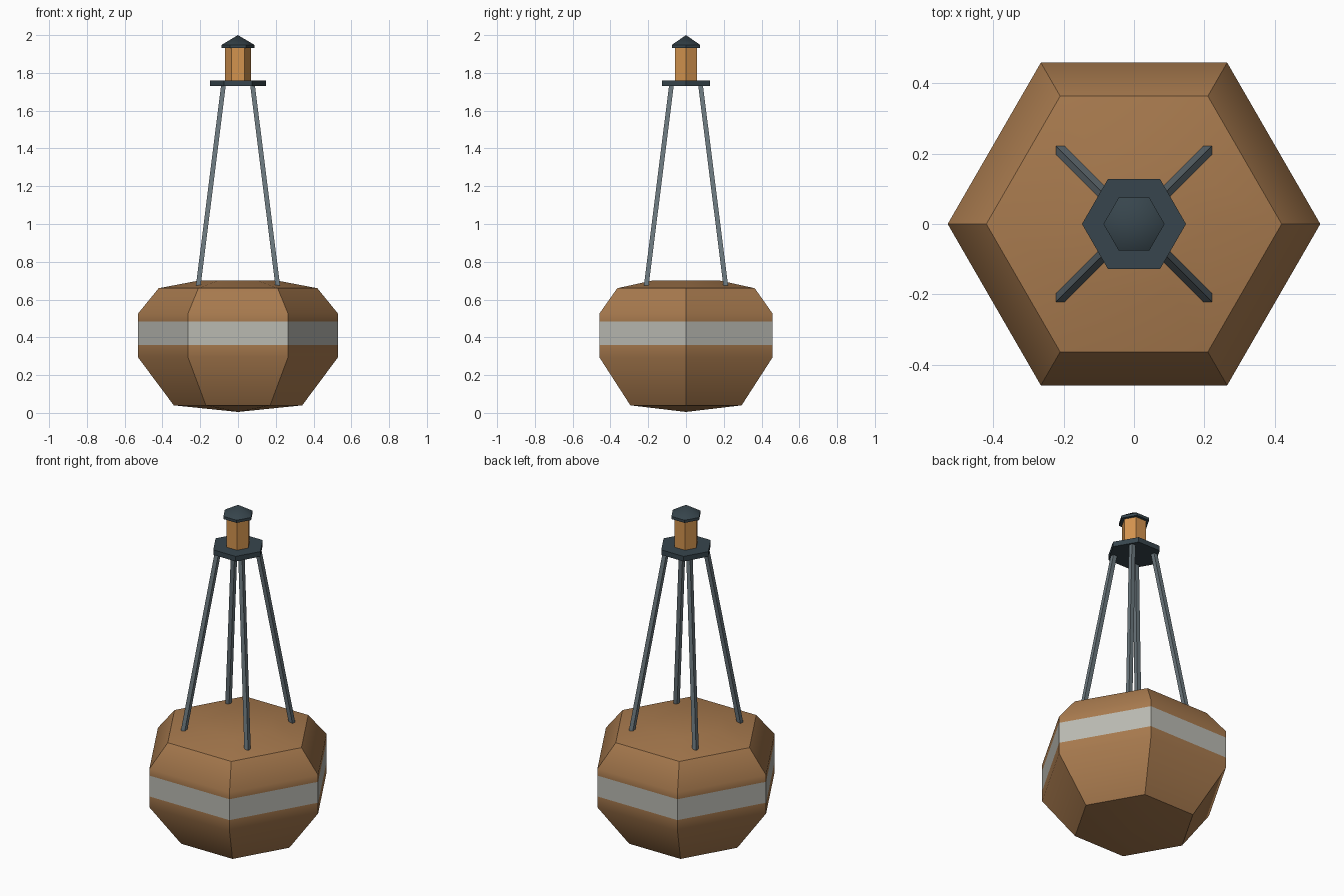
import bpy, bmesh, math
from mathutils import Vector

if "Cube" in bpy.data.objects:
    bpy.data.objects.remove(bpy.data.objects["Cube"])


def material(name, rgb):
    m = bpy.data.materials.new(name)
    m.diffuse_color = [(c / 255) ** 2.2 for c in rgb] + [1]
    m.use_nodes = True
    m.node_tree.nodes["Principled BSDF"].inputs["Base Color"].default_value = m.diffuse_color
    return m


WOOD = material("brown hull", (166, 121, 79))
BAND = material("pale grey band", (184, 184, 176))
STEEL = material("grey steel", (108, 120, 126))
SLATE = material("dark slate", (58, 71, 78))
AMBER = material("amber lamp", (210, 146, 80))


def loft(name, rings, mats, rule=None):
    """Skin a list of equal rings, closing both ends."""
    bm = bmesh.new()
    loops = [[bm.verts.new(p) for p in ring] for ring in rings]
    n = len(rings[0])
    for a, b in zip(loops, loops[1:]):
        for i in range(n):
            j = (i + 1) % n
            bm.faces.new((a[i], a[j], b[j], b[i]))
    bm.faces.new(loops[0][::-1])
    bm.faces.new(loops[-1])
    bmesh.ops.remove_doubles(bm, verts=bm.verts, dist=0.0005)
    bmesh.ops.recalc_face_normals(bm, faces=bm.faces)
    if rule:
        for f in bm.faces:
            f.material_index = rule(f.calc_center_median())
    me = bpy.data.meshes.new(name)
    bm.to_mesh(me)
    bm.free()
    for m in mats:
        me.materials.append(m)
    ob = bpy.data.objects.new(name, me)
    bpy.context.collection.objects.link(ob)
    bpy.ops.object.select_all(action='DESELECT')
    ob.select_set(True)
    bpy.context.view_layer.objects.active = ob
    bpy.ops.object.shade_smooth_by_angle(angle=math.radians(40))
    return ob


def ring(r, z, n=6, start=0.0, centre=(0, 0)):
    return [Vector((centre[0] + r * math.cos(start + math.tau * i / n),
                    centre[1] + r * math.sin(start + math.tau * i / n), z)) for i in range(n)]


def hexagon(name, profile, mats, rule=None):
    return loft(name, [ring(r, z) for r, z in profile], mats, rule)


# Six-sided float with a pale band around its waist
hexagon("float_body",
        [(0.0001, 0.005), (0.34, 0.04), (0.53, 0.295), (0.53, 0.36), (0.53, 0.485),
         (0.53, 0.525), (0.42, 0.66), (0.21, 0.70)],
        [WOOD, BAND], lambda c: 1 if 0.36 < c.z < 0.485 else 0)

# Four square legs leaning in to the platform
for sx, sy in ((1, 1), (-1, 1), (-1, -1), (1, -1)):
    ends = [(0.21, 0.675), (0.077, 1.735)]
    loft("leg", [ring(0.0177, z, 4, math.pi / 4, (sx * d, sy * d)) for d, z in ends], [STEEL])

# Platform, lamp and pointed cap
hexagon("platform", [(0.148, 1.73), (0.148, 1.76)], [SLATE])
hexagon("lamp", [(0.068, 1.755), (0.068, 1.94)], [AMBER])
hexagon("lamp_cap", [(0.087, 1.932), (0.087, 1.948), (0.0001, 2.0)], [SLATE])
